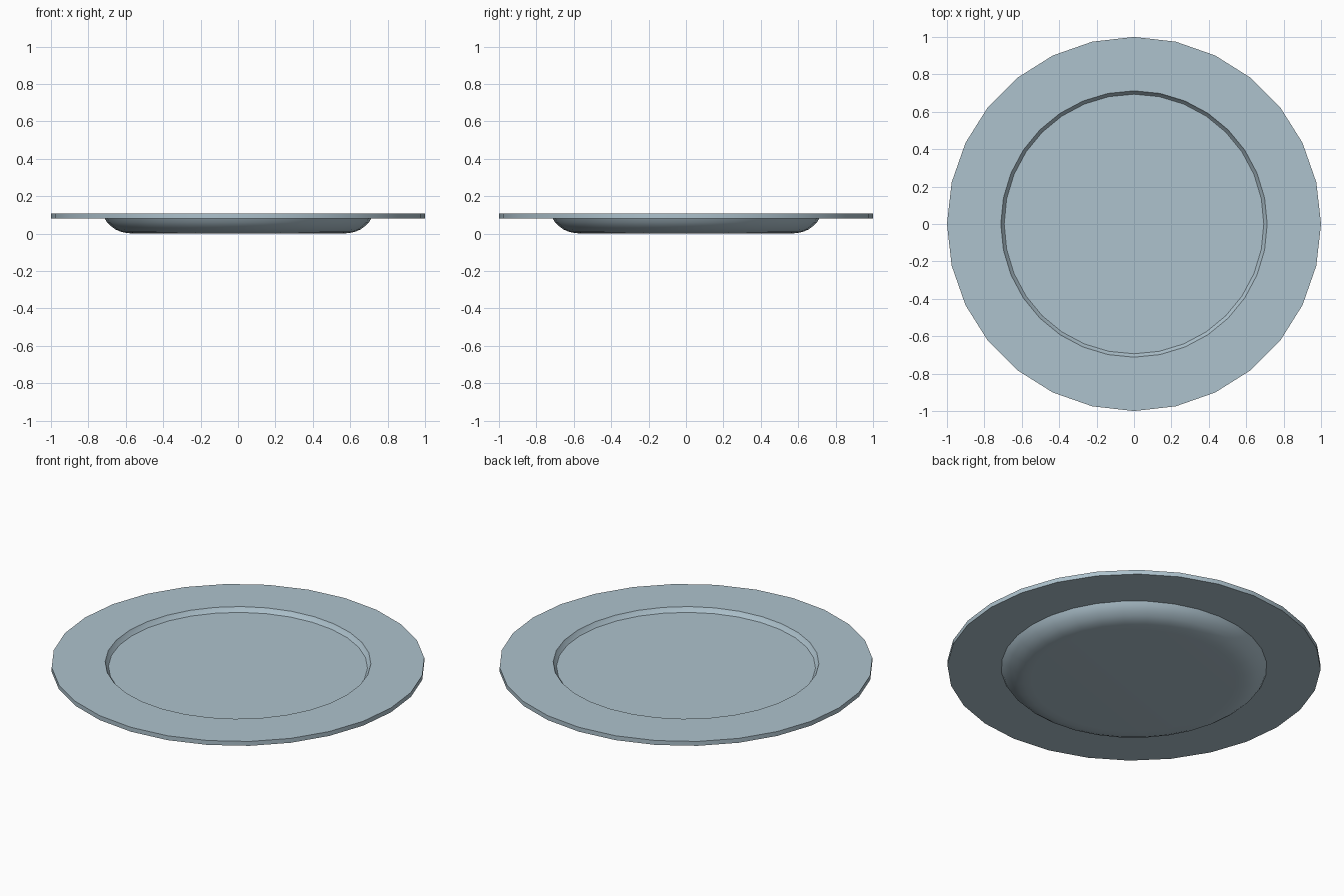
import bpy, bmesh, math

cube = bpy.data.objects.get("Cube")
if cube:
    bpy.data.objects.remove(cube, do_unlink=True)

RIM_TOP, RIM_BOTTOM = 0.106, 0.08
THICKNESS = RIM_TOP - RIM_BOTTOM
RIM_SIDES, WELL_SIDES = 28, 32
# Curved wall of the well, from the rim down to the floor: (radius, height)
WALL = [(0.712, 0.08), (0.70, 0.06), (0.68, 0.04), (0.655, 0.022),
        (0.625, 0.009), (0.59, 0.002), (0.55, 0.0)]

glaze = bpy.data.materials.new("pale blue grey glaze")
glaze.use_nodes = True
colour = (0.42, 0.54, 0.61, 1)
glaze.diffuse_color = colour
glaze.node_tree.nodes["Principled BSDF"].inputs["Base Color"].default_value = colour


def ring(bm, radius, z, sides):
    """Closed loop of edges around the z axis."""
    verts = [bm.verts.new((radius * math.sin(math.tau * i / sides),
                           radius * math.cos(math.tau * i / sides), z))
             for i in range(sides)]
    return [bm.edges.new((verts[i], verts[(i + 1) % sides])) for i in range(sides)]


def bridge(bm, a, b):
    bmesh.ops.bridge_loops(bm, edges=a + b)


def well_surface(bm, lift):
    """Curved wall and flat floor; returns the loop that meets the rim."""
    loops = [ring(bm, r, z + lift, WELL_SIDES) for r, z in WALL]
    for a, b in zip(loops, loops[1:]):
        bridge(bm, a, b)
    bmesh.ops.contextual_create(bm, geom=loops[-1])
    return loops[0]


bm = bmesh.new()
# Well, inside and underside
inside = well_surface(bm, THICKNESS)
underside = well_surface(bm, 0)
# Flat rim and its outer edge
edge_top = ring(bm, 1, RIM_TOP, RIM_SIDES)
edge_bottom = ring(bm, 1, RIM_BOTTOM, RIM_SIDES)
bridge(bm, inside, edge_top)
bridge(bm, edge_top, edge_bottom)
bridge(bm, edge_bottom, underside)
bmesh.ops.recalc_face_normals(bm, faces=bm.faces)

mesh = bpy.data.meshes.new("plate")
bm.to_mesh(mesh)
bm.free()
mesh.materials.append(glaze)
plate = bpy.data.objects.new("plate", mesh)
bpy.context.collection.objects.link(plate)

bpy.ops.object.select_all(action='DESELECT')
plate.select_set(True)
bpy.context.view_layer.objects.active = plate
bpy.ops.object.shade_smooth_by_angle(angle=math.radians(30))
